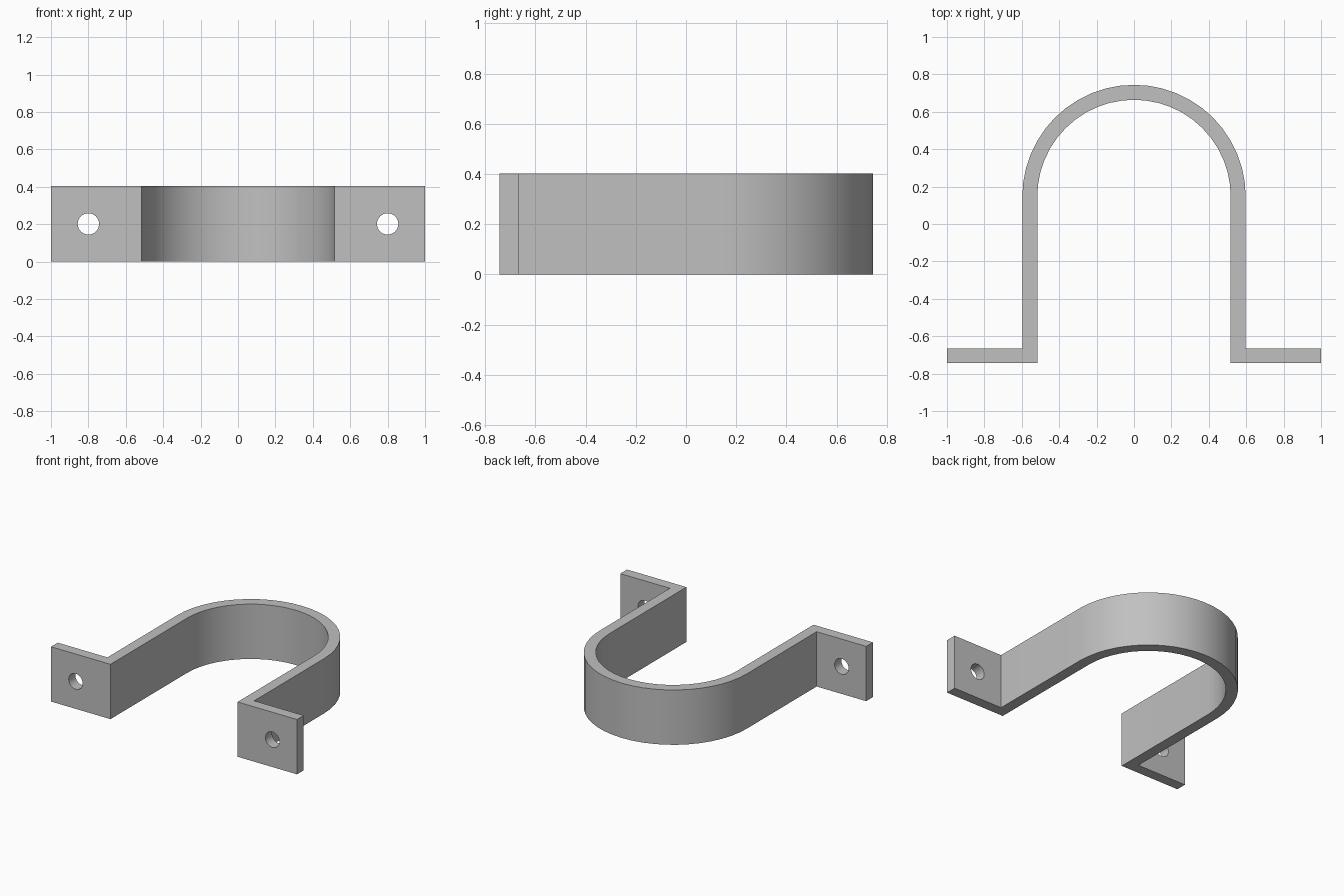
import bpy
import bmesh
from math import cos, sin, pi, radians
from mathutils import Vector

cube = bpy.data.objects.get("Cube")
if cube:
    bpy.data.objects.remove(cube, do_unlink=True)

OUTER, INNER = 0.597, 0.517      # radii of the bend
ARC_Y = 0.147                    # centre of the bend
FRONT, FLANGE_BACK = -0.743, -0.665
HEIGHT = 0.403
HOLE_X, HOLE_R = 0.8, 0.057
SEGMENTS = 24

steel = bpy.data.materials.new("grey_steel")
steel.use_nodes = True
grey = (0.53, 0.53, 0.53, 1)
steel.diffuse_color = grey
steel.node_tree.nodes["Principled BSDF"].inputs["Base Color"].default_value = grey


def arc(radius):
    angles = [pi * i / SEGMENTS for i in range(SEGMENTS + 1)]
    return [(radius * cos(a), ARC_Y + radius * sin(a)) for a in angles]


# Strap outline: outer edge right round, then back along the inner edge
outline = [(INNER, FRONT), (1, FRONT), (1, FLANGE_BACK), (OUTER, FLANGE_BACK)]
outline += arc(OUTER)
outline += [(-OUTER, FLANGE_BACK), (-1, FLANGE_BACK), (-1, FRONT), (-INNER, FRONT)]
outline += reversed(arc(INNER))

bm = bmesh.new()
base = bm.faces.new([bm.verts.new((x, y, 0)) for x, y in outline])
top = bmesh.ops.extrude_face_region(bm, geom=[base])
verts = [v for v in top["geom"] if isinstance(v, bmesh.types.BMVert)]
bmesh.ops.translate(bm, verts=verts, vec=Vector((0, 0, HEIGHT)))
bmesh.ops.recalc_face_normals(bm, faces=bm.faces)
mesh = bpy.data.meshes.new("strap_clamp")
bm.to_mesh(mesh)
bm.free()
mesh.materials.append(steel)
strap = bpy.data.objects.new("strap_clamp", mesh)
bpy.context.collection.objects.link(strap)

# Screw holes through both flanges
for side, x in (("left", HOLE_X), ("right", -HOLE_X)):
    bpy.ops.mesh.primitive_cylinder_add(
        vertices=32, radius=HOLE_R, depth=0.3,
        location=(x, (FRONT + FLANGE_BACK) / 2, HEIGHT / 2),
        rotation=(radians(90), 0, 0))
    cutter = bpy.context.object
    cutter.name = side + "_hole_cutter"
    cutter.hide_render = True
    cutter.data.materials.append(steel)
    hole = strap.modifiers.new(side + "_hole", 'BOOLEAN')
    hole.operation = 'DIFFERENCE'
    hole.solver = 'EXACT'
    hole.object = cutter
    bpy.ops.object.select_all(action='DESELECT')
    strap.select_set(True)
    bpy.context.view_layer.objects.active = strap
    bpy.ops.object.modifier_apply(modifier=hole.name)
    bpy.data.objects.remove(cutter, do_unlink=True)

# Smooth bend and holes, crisp edges
bpy.ops.object.shade_smooth_by_angle(angle=radians(30))
